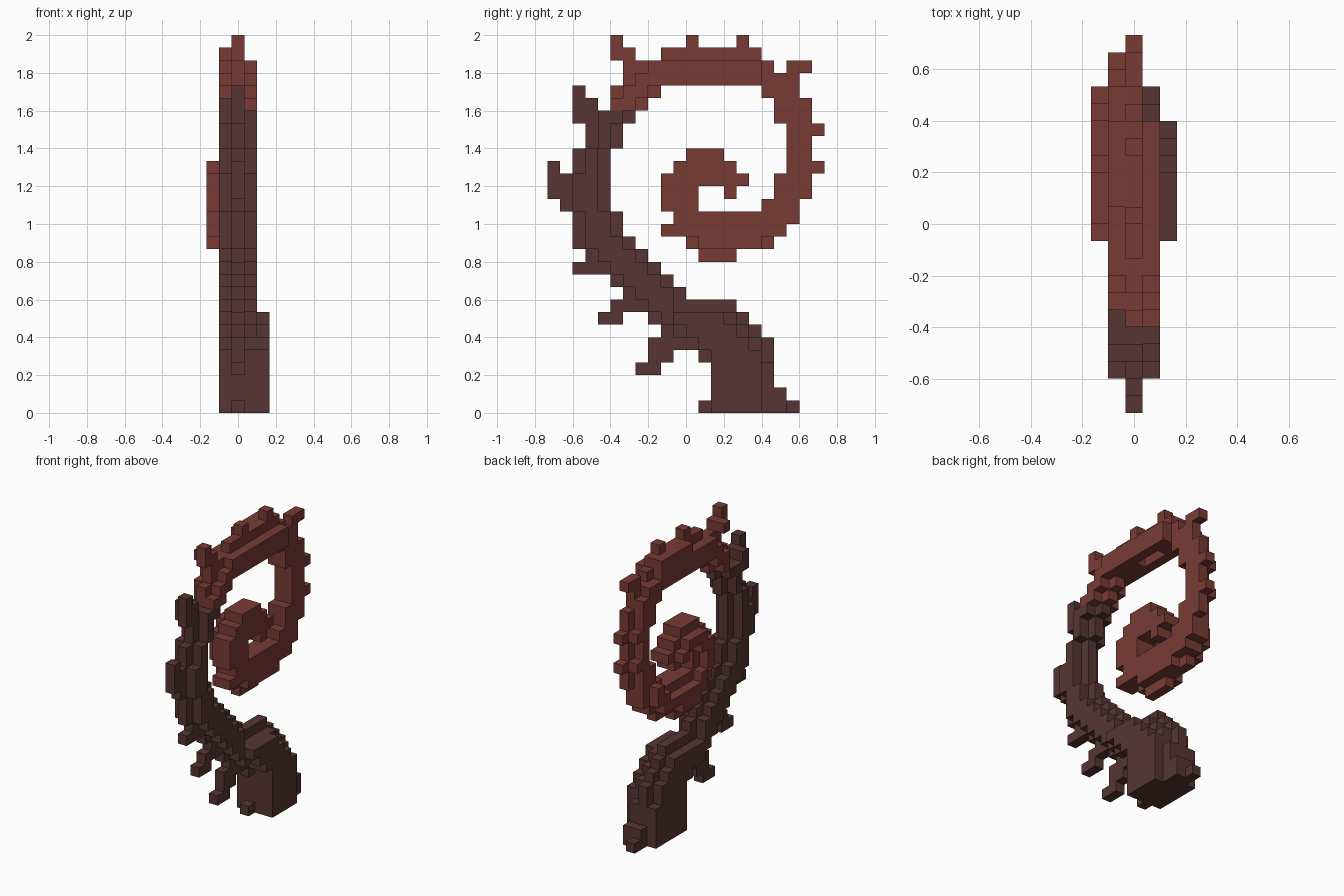
import bpy
import bmesh
from mathutils import Vector

if "Cube" in bpy.data.objects:
    bpy.data.objects.remove(bpy.data.objects["Cube"])

CELL = 2 / 30
ORIGIN = Vector((-2.5, -11, 0))

# Layers across x, counted from -x
OUTER_RIGHT, INNER_RIGHT, MIDDLE, INNER_LEFT, OUTER_LEFT = range(5)
RIDGE = [MIDDLE]
FULL = [INNER_RIGHT, MIDDLE, INNER_LEFT]
NARROW = [INNER_RIGHT, MIDDLE]
GROOVE = [INNER_RIGHT, INNER_LEFT]


def fill(part, layers, *boxes):
    """Add boxes, each given as y, z, width and height in cells."""
    for y, z, width, height in boxes:
        for x in layers:
            for dy in range(width):
                for dz in range(height):
                    part.add((x, y + dy, z + dz))


def material(name, color):
    mat = bpy.data.materials.new(name)
    mat.use_nodes = True
    mat.diffuse_color = color
    mat.node_tree.nodes["Principled BSDF"].inputs["Base Color"].default_value = color
    return mat


def build(name, part, solid, mat):
    """Make the outer skin of a part made of cubic cells."""
    bm = bmesh.new()
    for cell in sorted(part):
        for axis in range(3):
            u, v = (axis + 1) % 3, (axis + 2) % 3
            for side in (0, 1):
                beside = list(cell)
                beside[axis] += 2 * side - 1
                if tuple(beside) in solid:
                    continue
                corners = []
                for a, b in ((0, 0), (1, 0), (1, 1), (0, 1)):
                    point = Vector(cell)
                    point[axis] += side
                    point[u] += a
                    point[v] += b
                    corners.append(bm.verts.new((point + ORIGIN) * CELL))
                bm.faces.new(corners if side else corners[::-1])
    bmesh.ops.remove_doubles(bm, verts=bm.verts, dist=CELL / 100)
    mesh = bpy.data.meshes.new(name)
    bm.to_mesh(mesh)
    bm.free()
    mesh.materials.append(mat)
    bpy.context.collection.objects.link(bpy.data.objects.new(name, mesh))


# Foot: stepped body, swelling on the left side, root tips and ridge
foot = set()
fill(foot, FULL, (9, 7, 6, 1), (10, 6, 6, 1), (12, 5, 5, 1),
     (13, 4, 4, 1), (13, 0, 5, 4))
fill(foot, [MIDDLE, INNER_LEFT], (18, 0, 1, 2))
fill(foot, [OUTER_LEFT], (10, 7, 4, 1), (11, 6, 4, 1), (12, 5, 4, 1),
     (13, 0, 4, 5))
fill(foot, RIDGE, (11, 8, 4, 1), (8, 7, 1, 1), (15, 7, 1, 1), (16, 6, 1, 1),
     (17, 4, 1, 2), (9, 6, 1, 1), (8, 5, 4, 1), (8, 4, 2, 1), (12, 4, 1, 1),
     (7, 3, 2, 1), (12, 0, 1, 1), (19, 0, 1, 1))

# Stem: slanted lower run, then the upright upper run, ridged front and back
stem = set()
for step in range(5):
    fill(stem, FULL, (3 + step, 13 - step, 3, 1))
    fill(stem, RIDGE, (2 + step, 13 - step, 5, 1))
fill(stem, FULL, (8, 8, 2, 1), (3, 14, 2, 2), (2, 16, 2, 3),
     (3, 19, 1, 2), (4, 21, 1, 2), (4, 23, 2, 1))
fill(stem, RIDGE, (7, 8, 4, 1), (2, 14, 4, 2), (1, 16, 4, 3), (2, 19, 3, 2),
     (3, 21, 3, 2), (6, 23, 1, 1))
fill(stem, NARROW, (3, 23, 1, 2))
# Stem thorns
fill(stem, RIDGE, (2, 23, 1, 3), (0, 17, 1, 3), (2, 11, 2, 1),
     (5, 8, 2, 1), (4, 7, 2, 1))

# Arch: top band with a groove below, rim and thorns above
arch = set()
fill(arch, FULL, (8, 27, 9, 1), (7, 26, 5, 1), (15, 26, 2, 1),
     (6, 25, 2, 1), (6, 24, 1, 1))
fill(arch, GROOVE, (12, 26, 3, 1))
fill(arch, [MIDDLE, INNER_LEFT], (5, 24, 1, 1))
fill(arch, NARROW, (6, 28, 1, 1), (12, 28, 5, 1))
fill(arch, RIDGE, (5, 25, 1, 1), (8, 25, 1, 1), (7, 24, 1, 1), (6, 26, 1, 2),
     (7, 27, 1, 1), (9, 28, 3, 1), (17, 27, 1, 1),
     (5, 28, 1, 2), (11, 29, 1, 1), (15, 29, 1, 1))

# Arm: descending side of the spiral with its rim and thorns
arm = set()
fill(arm, NARROW, (17, 25, 2, 2), (19, 25, 1, 1), (18, 23, 2, 2),
     (19, 19, 1, 4), (20, 22, 1, 1), (20, 19, 1, 1),
     (18, 17, 2, 2), (19, 15, 1, 2))
fill(arm, RIDGE, (19, 26, 1, 1), (19, 27, 2, 1), (20, 23, 1, 2),
     (21, 22, 1, 1), (20, 20, 1, 2), (21, 19, 1, 1), (20, 17, 1, 2))

# Curl: inner end of the spiral, with a rim below and a raised right side
curl = set()
fill(curl, NARROW, (11, 20, 3, 1), (10, 19, 5, 1), (9, 18, 7, 1),
     (9, 16, 3, 2), (14, 17, 1, 1), (17, 16, 2, 1), (10, 15, 9, 1),
     (9, 14, 10, 1), (12, 13, 5, 1))
fill(curl, [INNER_RIGHT], (11, 13, 1, 1), (17, 13, 1, 1), (12, 12, 3, 1))
fill(curl, [OUTER_RIGHT], (11, 19, 3, 1), (10, 18, 2, 1), (14, 18, 1, 1),
     (10, 16, 1, 2), (18, 16, 1, 1), (11, 15, 1, 1), (17, 15, 2, 1),
     (11, 14, 7, 1), (12, 13, 3, 1))

dark = material("dark brown", (0.093, 0.036, 0.033, 1))
red = material("red brown", (0.191, 0.044, 0.034, 1))

solid = foot | stem | arch | arm | curl
build("foot", foot, solid, dark)
build("stem", stem, solid, dark)
build("arch", arch, solid, red)
build("arm", arm, solid, red)
build("curl", curl, solid, red)
